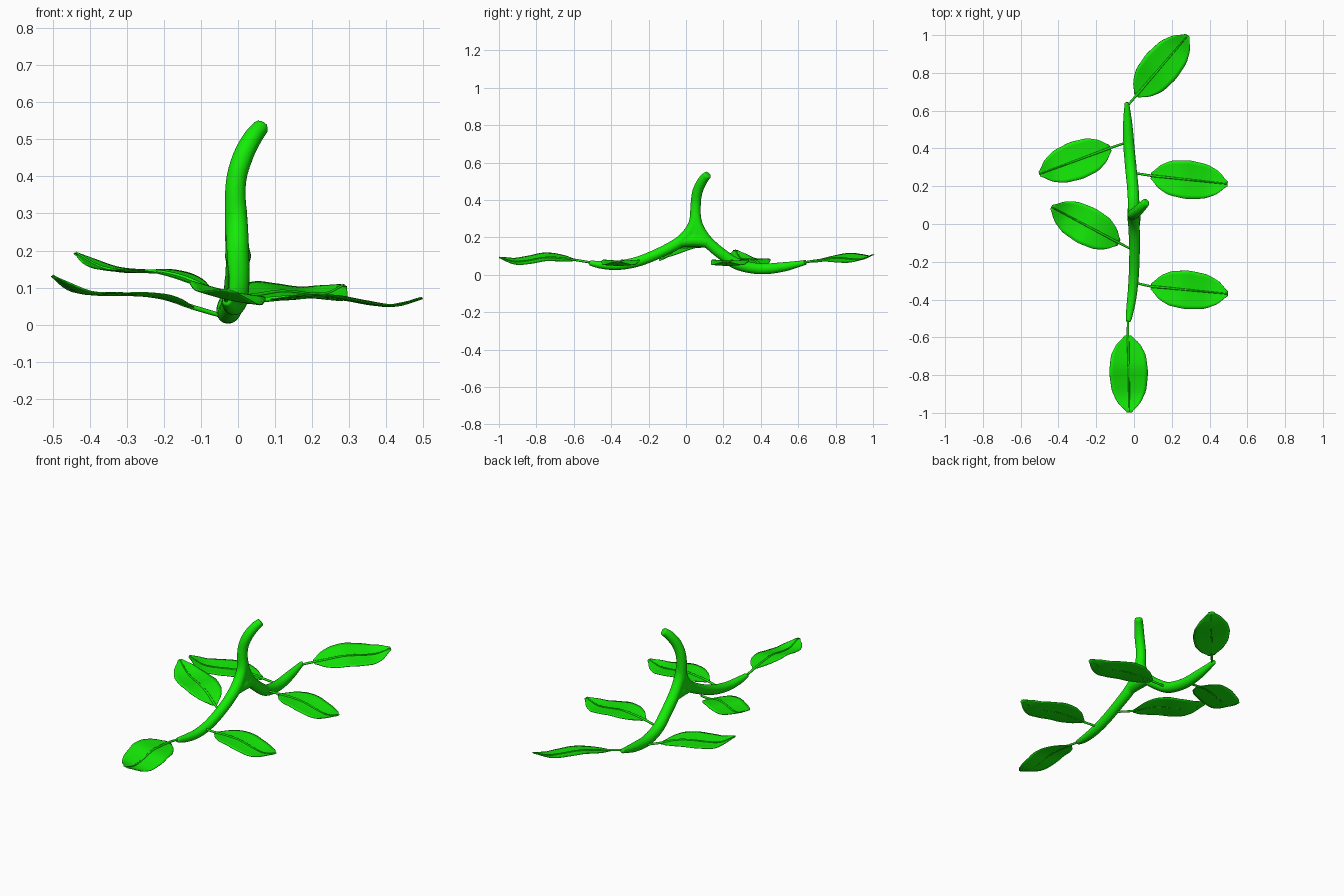
import bpy, bmesh, math
from mathutils import Vector

if "Cube" in bpy.data.objects:
    bpy.data.objects.remove(bpy.data.objects["Cube"])

green = bpy.data.materials.new("leaf_green")
green.diffuse_color = (0.007, 0.84, 0.002, 1)
green.use_nodes = True
green.node_tree.nodes["Principled BSDF"].inputs["Base Color"].default_value = green.diffuse_color


def spline(pts, n):
    """Smooth samples through points (Catmull-Rom); works for any tuple size."""
    p = [Vector(q) for q in pts]
    p = [p[0] * 2 - p[1]] + p + [p[-1] * 2 - p[-2]]
    out = []
    for i in range(n + 1):
        s = i / n * (len(pts) - 1)
        k = min(int(s), len(pts) - 2)
        t = s - k
        a, b, c, d = p[k:k + 4]
        out.append(0.5 * (2 * b + (c - a) * t + (2 * a - 5 * b + 4 * c - d) * t ** 2
                          + (3 * b - a - 3 * c + d) * t ** 3))
    return out


def add_tube(bm, pts, n=30, sides=16):
    """Sweep a circle along points given as (x, y, z, radius)."""
    path = spline(pts, n)
    pos = [Vector(q[:3]) for q in path]
    side = None
    rings = []
    for i, q in enumerate(pos):
        tan = (pos[min(i + 1, n)] - pos[max(i - 1, 0)]).normalized()
        if side is None:
            side = tan.orthogonal()
        side = (side - tan * side.dot(tan)).normalized()
        up = tan.cross(side)
        rings.append([bm.verts.new(q + path[i][3] * (side * math.cos(a) + up * math.sin(a)))
                      for a in (2 * math.pi * k / sides for k in range(sides))])
    for r0, r1 in zip(rings, rings[1:]):
        for k in range(sides):
            m = (k + 1) % sides
            bm.faces.new((r0[k], r0[m], r1[m], r1[k]))
    bm.faces.new(rings[0][::-1])
    bm.faces.new(rings[-1])


def make_object(name, bm):
    bmesh.ops.recalc_face_normals(bm, faces=bm.faces)
    me = bpy.data.meshes.new(name)
    bm.to_mesh(me)
    bm.free()
    for f in me.polygons:
        f.use_smooth = True
    me.materials.append(green)
    ob = bpy.data.objects.new(name, me)
    bpy.context.collection.objects.link(ob)
    return ob


# Forked stem: upright stalk, two drooping arms and a filled crotch, fused together
bm = bmesh.new()
add_tube(bm, [(0, .05, .17, .034), (-.005, .05, .27, .031), (-.006, .052, .38, .028),
              (.012, .063, .45, .028), (.04, .09, .505, .026), (.066, .118, .537, .022)])
add_tube(bm, [(-.004, .05, .34, .025), (-.002, .037, .26, .030), (0, -.02, .186, .031),
              (.003, -.12, .127, .029), (0, -.25, .073, .028), (-.008, -.36, .051, .026),
              (-.02, -.45, .053, .022), (-.03, -.518, .064, .014)], 50)
add_tube(bm, [(-.004, .05, .34, .025), (-.002, .063, .26, .030), (-.002, .11, .183, .031),
              (-.006, .19, .112, .031), (-.015, .28, .055, .031), (-.026, .4, .032, .030),
              (-.033, .52, .042, .026), (-.038, .645, .067, .013)], 50)
add_tube(bm, [(0, -.04, .175, .028), (0, .05, .185, .036), (0, .13, .17, .028)], 10)
stem = make_object("stem", bm)
mod = stem.modifiers.new("fuse", 'REMESH')
mod.mode = 'VOXEL'
mod.voxel_size = 0.006
mod.use_smooth_shade = True
mod = stem.modifiers.new("soften", 'SMOOTH')
mod.factor = 0.5
mod.iterations = 5

# Blade half-width from base to tip
WIDTH = [(0, .012), (.1, .06), (.25, .092), (.48, .103), (.72, .091), (.88, .06), (1, .008)]


def width_at(t):
    for (t0, w0), (t1, w1) in zip(WIDTH, WIDTH[1:]):
        if t <= t1:
            f = (t - t0) / (t1 - t0)
            return w0 + (w1 - w0) * f
    return WIDTH[-1][1]


def leaf(name, root, base, tip, heights, roll=0.0):
    """Wavy blade; heights are z at even steps base to tip, root is on the stem."""
    n, half = 24, 5
    b, e = Vector(base), Vector(tip)
    across = Vector((-(e - b).y, (e - b).x)).normalized()
    zs = [q[0] for q in spline([(h, 0) for h in heights], n)]
    bm = bmesh.new()
    rows = []
    for i in range(n + 1):
        t = i / n
        mid = b.lerp(e, t)
        w = sum(width_at(min(1, max(0, t + d))) for d in (-.03, 0, .03)) / 3
        row = []
        for j in range(-half, half + 1):
            u = j / half
            off = across * (u * w)
            # Gentle cupping either side of the rib
            z = zs[i] + roll * u * w + .06 * w * abs(u) ** 1.5
            row.append(bm.verts.new((mid.x + off.x, mid.y + off.y, z)))
        rows.append(row)
    for r0, r1 in zip(rows, rows[1:]):
        for j in range(2 * half):
            bm.faces.new((r0[j], r0[j + 1], r1[j + 1], r1[j]))
    blade = make_object(name + "_blade", bm)
    mod = blade.modifiers.new("thickness", 'SOLIDIFY')
    mod.thickness = 0.003
    mod.offset = 0

    # Stalk of the leaf running on as the midrib
    rib = [(*root, .006)]
    for i in range(0, n + 1, 4):
        q = b.lerp(e, i / n)
        rib.append((q.x, q.y, zs[i] + .002, .0065 - .003 * i / n))
    bm = bmesh.new()
    add_tube(bm, rib, 35, 8)
    make_object(name + "_midrib", bm)


leaf("back_leaf", (-.04, .62, .064), (.012, .68), (.285, .998),
     (.072, .08, .088, .083, .08, .105), .22)
leaf("front_leaf", (-.032, -.5, .064), (-.032, -.59), (-.024, -.998),
     (.077, .086, .09, .075, .068, .092), -.22)
leaf("left_back_leaf", (-.03, .435, .02), (-.125, .403), (-.5, .264),
     (.046, .071, .08, .08, .086, .13))
leaf("left_front_leaf", (0, -.14, .08), (-.08, -.1), (-.437, .09),
     (.097, .127, .142, .142, .152, .192))
leaf("right_back_leaf", (-.01, .272, .058), (.09, .256), (.495, .212),
     (.067, .073, .073, .059, .049, .07))
leaf("right_front_leaf", (0, -.31, .06), (.09, -.33), (.497, -.37),
     (.067, .073, .073, .059, .049, .07))
